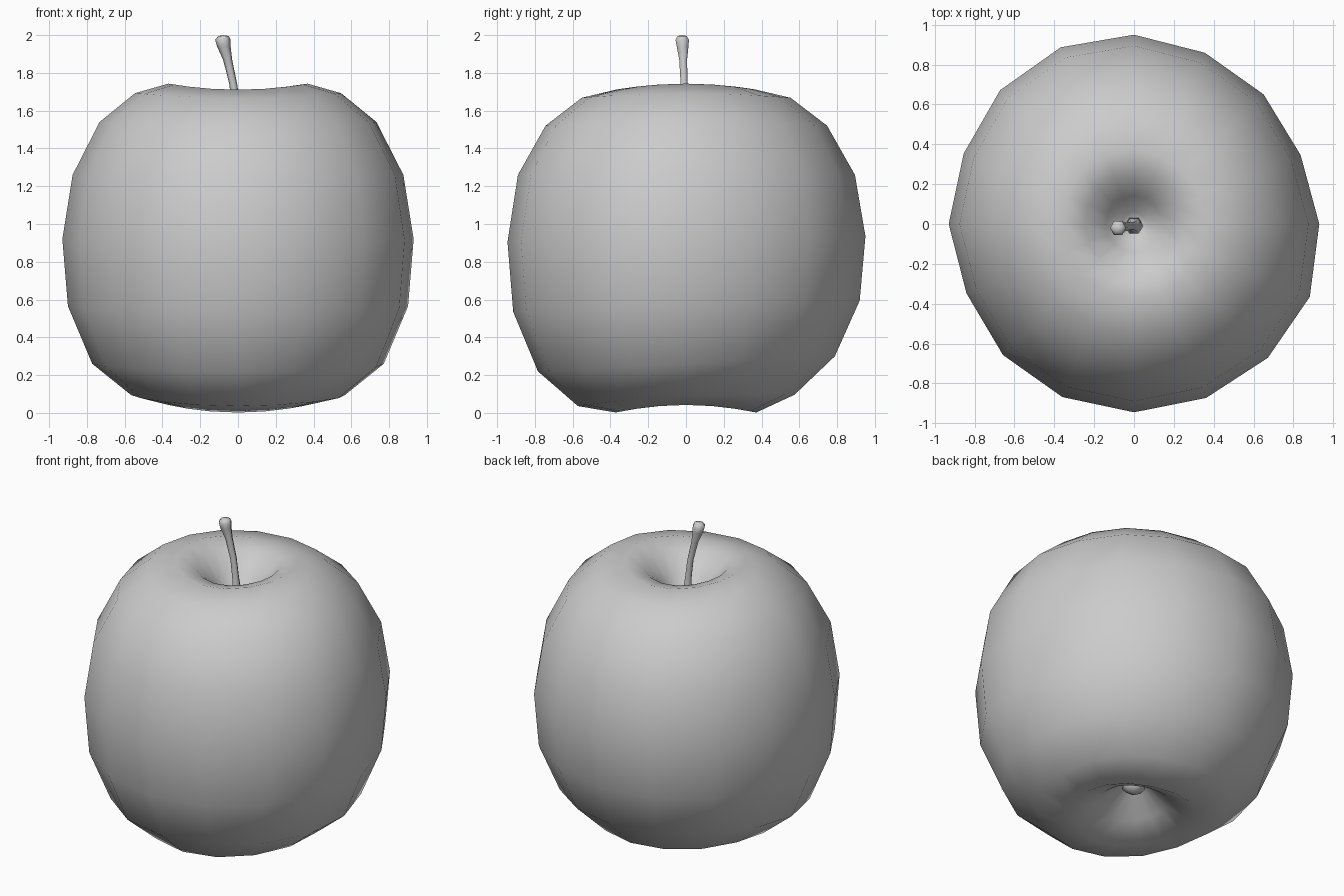
import bpy, bmesh, math

cube = bpy.data.objects.get("Cube")
if cube:
    bpy.data.objects.remove(cube, do_unlink=True)

GREY = (0.6, 0.6, 0.6, 1.0)
grey = bpy.data.materials.new("plain grey")
grey.use_nodes = True
grey.diffuse_color = GREY
grey.node_tree.nodes["Principled BSDF"].inputs["Base Color"].default_value = GREY


def loft(name, rings, start=None, end=None):
    """Skin closed rings of points; start and end are optional pole points."""
    bm = bmesh.new()
    loops = [[bm.verts.new(p) for p in ring] for ring in rings]
    n = len(loops[0])
    for low, high in zip(loops, loops[1:]):
        for i in range(n):
            j = (i + 1) % n
            bm.faces.new((low[i], low[j], high[j], high[i]))
    for loop, pole in ((loops[0], start), (loops[-1], end)):
        if pole:
            tip = bm.verts.new(pole)
            for i in range(n):
                bm.faces.new((loop[i], loop[(i + 1) % n], tip))
    bmesh.ops.recalc_face_normals(bm, faces=bm.faces[:])
    mesh = bpy.data.meshes.new(name)
    bm.to_mesh(mesh)
    bm.free()
    mesh.materials.append(grey)
    for face in mesh.polygons:
        face.use_smooth = True
    obj = bpy.data.objects.new(name, mesh)
    bpy.context.collection.objects.link(obj)
    return obj


def circle(x, y, z, r, sides=6):
    steps = [math.tau * i / sides for i in range(sides)]
    return [(x + r * math.cos(a), y + r * math.sin(a), z) for a in steps]


# Fruit body: slightly uneven outline, swept through a dimpled profile
outline = [.93, .905, .92, .93, .95, .96, .95, .925,
           .93, .91, .93, .94, .945, .945, .95, .955]
# radius, height, lift of the two sides, tilt towards the back
profile = [
    (.09, .21, 0, 0), (.21, .10, .01, 0), (.37, .022, .02, 0),
    (.57, .08, .014, .03), (.78, .26, 0, .04), (.91, .565, 0, .03),
    (.94, .92, 0, .015), (.885, 1.26, 0, 0), (.74, 1.53, .01, 0),
    (.55, 1.68, .012, 0), (.37, 1.727, .016, 0), (.25, 1.69, .01, 0),
    (.14, 1.58, 0, 0), (.06, 1.48, 0, 0)]
body = []
for radius, z, lift, tilt in profile:
    ring = []
    for i, bulge in enumerate(outline):
        a = math.tau * i / len(outline)
        r = radius * (1 + (bulge / .94 - 1) * min(1, radius / .8))
        ring.append((r * math.cos(a), r * math.sin(a),
                     z + lift * math.cos(2 * a) + tilt * math.sin(a)))
    body.append(ring)
loft("fruit_body", body, (0, 0, .25), (0, 0, 1.46))

# Stem: flared foot, thin leaning shaft, knobbed tip
stem = [(0, -.01, 1.45, .055), (0, -.01, 1.51, .032), (-.01, -.01, 1.62, .022),
        (-.025, -.01, 1.74, .021), (-.055, -.015, 1.87, .024),
        (-.075, -.018, 1.94, .036), (-.08, -.02, 1.975, .041),
        (-.077, -.02, 1.995, .028)]
loft("stem", [circle(*s) for s in stem], (0, -.01, 1.44), (-.077, -.02, 2.0))

# Blossom end: small nub hanging in the bottom dimple
nub = [(0, 0, .27, .05), (0, 0, .21, .075), (0, 0, .18, .05)]
loft("blossom_nub", [circle(*s) for s in nub], end=(0, 0, .155))
